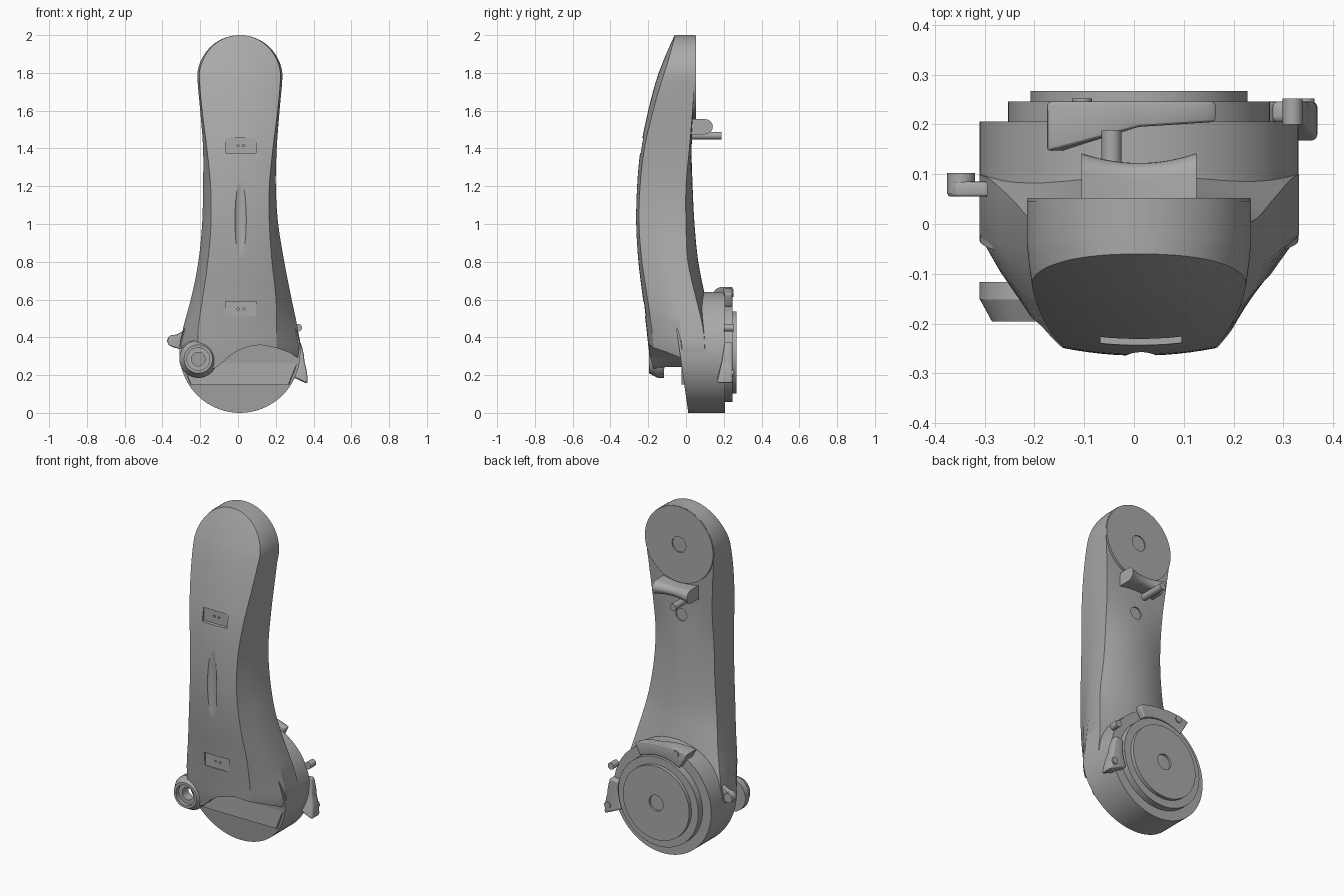
import bpy, bmesh
from math import sin, cos, pi, radians, sqrt
from mathutils import Matrix, Vector

if "Cube" in bpy.data.objects:
    bpy.data.objects.remove(bpy.data.objects["Cube"])

grey = bpy.data.materials.new("plain grey")
grey.use_nodes = True
COLOUR = (0.4, 0.4, 0.4, 1)
grey.diffuse_color = COLOUR
grey.node_tree.nodes["Principled BSDF"].inputs["Base Color"].default_value = COLOUR

CX, HEAD_Z, HEAD_R, HUB_Z, HUB_R = 0.01, 1.775, 0.225, 0.32, 0.32
BOSS_X, BOSS_Z = -0.21, 0.285


def finish(name, bm):
    bmesh.ops.recalc_face_normals(bm, faces=bm.faces)
    mesh = bpy.data.meshes.new(name)
    bm.to_mesh(mesh)
    bm.free()
    mesh.materials.append(grey)
    obj = bpy.data.objects.new(name, mesh)
    bpy.context.collection.objects.link(obj)
    return obj


def loft(name, rings):
    bm = bmesh.new()
    rows = [[bm.verts.new(p) for p in ring] for ring in rings]
    n = len(rows[0])
    for a, b in zip(rows, rows[1:]):
        for i in range(n):
            bm.faces.new((a[i], a[(i + 1) % n], b[(i + 1) % n], b[i]))
    bm.faces.new(rows[0])
    bm.faces.new(rows[-1])
    return finish(name, bm)


def disc(name, x, z, y0, y1, r0, r1=None):
    """Round part with its axis along y."""
    bm = bmesh.new()
    place = Matrix.Translation((x, (y0 + y1) / 2, z)) @ Matrix.Rotation(-pi / 2, 4, "X")
    bmesh.ops.create_cone(bm, cap_ends=True, segments=72, radius1=r0,
                          radius2=r0 if r1 is None else r1, depth=y1 - y0, matrix=place)
    return finish(name, bm)


def prism(name, outline, y0, y1):
    return loft(name, [[(x, y, z) for x, z in outline] for y in (y0, y1)])


def box(name, x0, x1, y0, y1, z0, z1):
    return prism(name, [(x0, z0), (x1, z0), (x1, z1), (x0, z1)], y0, y1)


def apply_modifier(obj, mod):
    bpy.context.view_layer.objects.active = obj
    bpy.ops.object.modifier_apply(modifier=mod.name)


def combine(obj, other, operation="DIFFERENCE"):
    mod = obj.modifiers.new("combine", "BOOLEAN")
    mod.operation, mod.solver, mod.object = operation, "EXACT", other
    apply_modifier(obj, mod)
    bpy.data.objects.remove(other)


def soften(obj, width):
    mod = obj.modifiers.new("soften", "BEVEL")
    mod.width, mod.segments, mod.limit_method = width, 3, "ANGLE"
    apply_modifier(obj, mod)


# Arm stations: z, front edge left/right, outer left/right,
# front y, widest y, rear edge y, rear centre y
STATIONS = [
    (0.15, -0.2, 0.17, -0.25, 0.27, -0.165, -0.02, 0.1, 0.15),
    (0.32, -0.21, 0.2, -0.31, 0.33, -0.195, -0.02, 0.1, 0.15),
    (0.45, -0.21, 0.205, -0.29, 0.315, -0.21, -0.03, 0.09, 0.13),
    (0.62, -0.185, 0.2, -0.245, 0.28, -0.23, -0.05, 0.05, 0.1),
    (0.8, -0.16, 0.18, -0.21, 0.245, -0.252, -0.07, 0.01, 0.065),
    (1.0, -0.143, 0.166, -0.19, 0.213, -0.264, -0.08, 0, 0.045),
    (1.2, -0.145, 0.166, -0.185, 0.2, -0.259, -0.08, 0, 0.035),
    (1.4, -0.165, 0.185, -0.185, 0.205, -0.24, -0.07, 0.018, 0.03),
    (1.6, -0.19, 0.21, -0.2, 0.22, -0.2, -0.06, 0.035, 0.038),
    (HEAD_Z, -0.205, 0.225, -0.215, 0.235, -0.153, -0.04, 0.045, 0.045),
    (1.9, -0.205, 0.225, -0.215, 0.235, -0.105, -0.03, 0.045, 0.045),
    (2.0, -0.205, 0.225, -0.215, 0.235, -0.06, -0.02, 0.045, 0.045),
]


def station(z):
    """Smooth interpolation between neighbouring stations."""
    i = max(k for k in range(len(STATIONS) - 1) if STATIONS[k][0] <= z)
    a, b = STATIONS[i], STATIONS[i + 1]
    before, after = STATIONS[max(i - 1, 0)], STATIONS[min(i + 2, len(STATIONS) - 1)]
    h = b[0] - a[0]
    t = (z - a[0]) / h
    out = []
    for k in range(1, 9):
        m0 = (b[k] - before[k]) / (b[0] - before[0]) * h
        m1 = (after[k] - a[k]) / (after[0] - a[0]) * h
        out.append((2*t**3 - 3*t*t + 1) * a[k] + (t**3 - 2*t*t + t) * m0
                   + (3*t*t - 2*t**3) * b[k] + (t**3 - t*t) * m1)
    return out


def section(z):
    fl, fr, ol, outr, yf, ym, ys, yb = station(z)
    if z > HEAD_Z:
        s = sqrt(max(1 - ((z - HEAD_Z) / HEAD_R) ** 2, 0.0002))
        fl, fr, ol, outr = [CX + (v - CX) * s for v in (fl, fr, ol, outr)]
    crown = 0.03 * ((fr - fl) / 0.43) ** 2
    ye = yf + crown
    ym = max(ym, ye + 0.01)
    steps = [k / 6 - 1 for k in range(13)]
    pts = [((fl + fr) / 2 + u * (fr - fl) / 2, yf + crown * u * u, z) for u in steps]
    pts += [(fr + (outr - fr) * 0.58, ye + (ym - ye) * 0.5, z), (outr, ym, z)]
    pts += [((ol + outr) / 2 - u * (outr - ol) / 2, yb + (ys - yb) * u * u, z) for u in steps]
    pts += [(ol, ym, z), (fl + (ol - fl) * 0.58, ye + (ym - ye) * 0.5, z)]
    return pts


heights = [0.15 + (HEAD_Z - 0.15) * k / 48 for k in range(48)]
heights += [HEAD_Z + HEAD_R * sin(pi / 2 * k / 20) for k in range(21)]
arm = loft("arm_cover", [section(min(z, 1.9999)) for z in heights])

# Curved lower lip, and the round clearance behind the boss
lip = [(0.6, 0.2), (0.32, 0.29), (0.27, 0.32), (0.2, 0.345), (0.12, 0.36), (0.06, 0.352),
       (0, 0.33), (-0.05, 0.297), (-0.1, 0.25), (-0.13, 0.235), (-0.6, 0.235), (-0.6, 0), (0.6, 0)]
combine(arm, prism("lip_cutter", lip, -0.5, -0.025))
combine(arm, disc("clearance_cutter", BOSS_X, BOSS_Z, -0.115, -0.022, 0.105))
boss = disc("boss", BOSS_X, BOSS_Z, -0.196, -0.15, 0.075, 0.1)
combine(boss, disc("boss_rear", BOSS_X, BOSS_Z, -0.152, -0.116, 0.1), "UNION")
combine(arm, boss, "UNION")
combine(arm, disc("bore_cutter", BOSS_X, BOSS_Z, -0.4, -0.172, 0.06))
combine(arm, disc("hole_cutter", BOSS_X, BOSS_Z, -0.4, -0.1, 0.036))

# Recessed front pockets with pairs of pin holes
for z, y in ((1.415, -0.222), (0.55, -0.211)):
    combine(arm, box("pocket_cutter", -0.067, 0.095, -0.4, y, z - 0.04, z + 0.04))
    for x in (0, 0.03):
        combine(arm, disc("pin_cutter", x, z, -0.4, y + 0.01, 0.006))

# Long tapered groove on the front
bm = bmesh.new()
bmesh.ops.create_uvsphere(bm, u_segments=24, v_segments=24, radius=1, matrix=Matrix.Translation(
    (0.014, -0.27, 1.01)) @ Matrix.Diagonal((0.032, 0.02, 0.28, 1)))
combine(arm, finish("groove_cutter", bm))
combine(arm, disc("rear_hole_cutter", CX, 1.35, 0.022, 0.2, 0.036))

# Round rear pad on the head
pad = disc("head_pad", CX, HEAD_Z, 0, 0.052, HEAD_R - 0.001)
combine(pad, disc("pad_hole_cutter", CX, HEAD_Z, 0.04, 0.2, 0.046))

# Stepped hub with a slanted front
hub = disc("hub", CX, HUB_Z, 0, 0.206, HUB_R)
for v in hub.data.vertices:
    if v.co.y < 0.1:
        v.co.y = 0.012 - 0.14 * v.co.z
disc("hub_ring", CX, HUB_Z, 0.19, 0.246, 0.263)
plate = disc("hub_plate", CX, HUB_Z, 0.23, 0.267, 0.218)
combine(plate, disc("plate_hole_cutter", CX, HUB_Z, 0.255, 0.4, 0.046))


# Clips wrapped round the hub: angle, outer radius, front y
def clip(name, keys):
    rings = []
    for (a0, r0, y0), (a1, r1, y1) in zip(keys, keys[1:]):
        for k in range(8):
            t = k / 7
            a, r, y = radians(a0 + (a1 - a0) * t), r0 + (r1 - r0) * t, y0 + (y1 - y0) * t
            if rings and k == 0:
                continue
            rings.append([(CX + q * cos(a), w, HUB_Z + q * sin(a))
                          for q, w in ((0.27, y), (r, y), (r, 0.246), (0.27, 0.246))])
    obj = loft(name, rings)
    soften(obj, 0.012)


def pin(name, angle, r):
    a = radians(angle)
    disc(name, CX + r * cos(a), HUB_Z + r * sin(a), 0.2, 0.252, 0.02)


clip("top_clip", [(63, 0.345, 0.205), (90, 0.342, 0.195), (108, 0.36, 0.165), (120, 0.375, 0.145)])
clip("left_clip", [(10, 0.325, 0.205), (-8, 0.345, 0.19), (-25, 0.395, 0.165)])
pin("top_clip_pin", 110, 0.335)
pin("left_clip_pin", -18, 0.35)
pin("left_upper_pin", 23, 0.335)

# Small lever on the right flank
lever = prism("right_lever", [(-0.28, 0.33), (-0.345, 0.348), (-0.37, 0.36), (-0.375, 0.385),
                              (-0.36, 0.41), (-0.325, 0.415), (-0.28, 0.44)], 0.055, 0.085)
soften(lever, 0.006)
disc("lever_knob", -0.347, 0.382, 0.06, 0.102, 0.028)

# Rear saddle bracket, waisted along x, with its guide rod
saddle = []
for k in range(17):
    u = k / 8 - 1
    r, yc = 0.029 + 0.011 * u * u, 0.092 + 0.008 * u * u
    ring = [(CX + 0.115 * u, yc + r * 1.05 * cos(a), 1.515 + r * sin(a))
            for a in [pi * j / 12 - pi / 2 for j in range(13)]]
    saddle.append(ring + [(CX + 0.115 * u, 0.015, 1.515 + r), (CX + 0.115 * u, 0.015, 1.515 - r)])
loft("rear_saddle", saddle)
disc("guide_rod", -0.045, 1.468, 0, 0.188, 0.02)

# Smooth shading with sharp edges kept
bpy.ops.object.select_all(action="DESELECT")
for obj in bpy.context.scene.objects:
    if obj.type == "MESH":
        obj.select_set(True)
        bpy.context.view_layer.objects.active = obj
bpy.ops.object.shade_smooth_by_angle(angle=radians(28))
